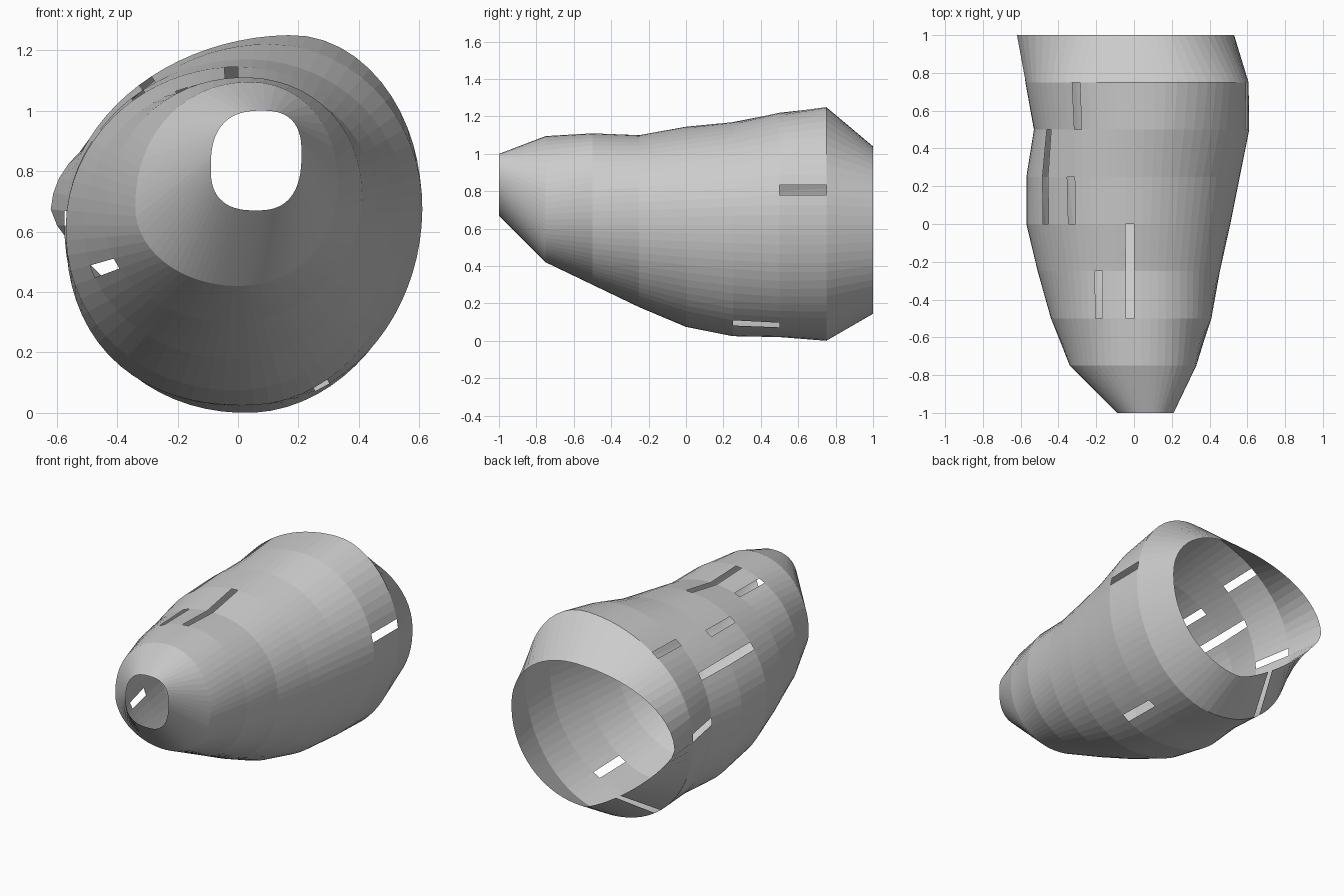
import bpy, bmesh
from math import sin, cos, atan2, tau
from mathutils import Vector

if "Cube" in bpy.data.objects:
    bpy.data.objects.remove(bpy.data.objects["Cube"])

SEG = 72

# Cross-sections every 0.25 along y: left (x, z), right (x, z), top (x, z),
# bottom (x, z), then roundness of the whole ring and of its lower-left quarter
RINGS = [
    (-.09, .81, .21, .86, .08, 1.00, .06, .67, 2.6, 2.6),
    (-.34, .68, .33, .76, .04, 1.095, .00, .42, 2.1, 2.0),
    (-.44, .63, .41, .72, .02, 1.11, -.02, .30, 2.1, 2.0),
    (-.51, .61, .455, .68, .00, 1.10, -.02, .18, 2.1, 2.0),
    (-.57, .61, .51, .66, .00, 1.145, .00, .075, 2.0, 2.1),
    (-.57, .61, .56, .66, .03, 1.17, .03, .025, 2.0, 2.3),
    (-.53, .61, .61, .68, .10, 1.22, .03, .02, 2.0, 2.3),
    (-.575, .63, .607, .70, .18, 1.25, .03, .0, 1.97, 2.1),
    (-.62, .66, .53, .66, .07, 1.04, .02, .145, 2.1, 1.25),
]

# Slots: first band, number of bands, x and z of the slot's middle
SLOTS = [
    (2, 2, -.025, 1.11),
    (2, 1, -.175, 1.07),
    (2, 1, -.455, .47),
    (4, 1, -.325, 1.05),
    (4, 2, -.455, .92),
    (6, 1, -.275, 1.09),
    (6, 1, -.555, .64),
    (6, 1, .60, .80),
    (5, 1, .28, .08),
    (7, 1, -.265, .19),
]


def ring_point(ring, y, t):
    """Point on an uneven oval made from four superellipse quarters."""
    xl, zl, xr, zr, xt, zt, xb, zb, n, n_low = ring
    c, s = cos(t), sin(t)
    px, pz = (xl, zl) if c < 0 else (xr, zr)
    qx, qz = (xt, zt) if s > 0 else (xb, zb)
    p = 2 / (n_low if c < 0 and s < 0 else n)
    return Vector((qx + (px - qx) * abs(c) ** p, y, pz + (qz - pz) * abs(s) ** p))


def even_ring(ring, y):
    """Points at even angles about the shell's axis, so the facets run straight."""
    cx, cz = (.06, .83) if y == -1 else (0, .62)
    dense = [ring_point(ring, y, tau * i / 1440) for i in range(1440)]
    polar = [(atan2(v.z - cz, v.x - cx), v) for v in dense]
    out = []
    for k in range(SEG):
        a = tau * k / SEG
        out.append(max(polar, key=lambda q: cos(q[0] - a))[1])
    return out


# Lofted shell, open at both ends
bm = bmesh.new()
loops = [[bm.verts.new(v) for v in even_ring(r, -1 + .25 * i)]
         for i, r in enumerate(RINGS)]
bands = []
for a, b in zip(loops, loops[1:]):
    bands.append([bm.faces.new((a[k], a[(k + 1) % SEG], b[(k + 1) % SEG], b[k]))
                  for k in range(SEG)])

# Cut slots by removing one strip of faces along the shell
holes = set()
for first, count, x, z in SLOTS:
    run = range(first, first + count)

    def miss(k):
        mid = sum((bands[i][k].calc_center_median() for i in run), Vector()) / count
        return (mid.x - x) ** 2 + (mid.z - z) ** 2

    k = min(range(SEG), key=miss)
    holes.update(bands[i][k] for i in run)
bmesh.ops.delete(bm, geom=list(holes), context='FACES')
bmesh.ops.recalc_face_normals(bm, faces=bm.faces[:])

mesh = bpy.data.meshes.new("slotted_shell")
bm.to_mesh(mesh)
bm.free()
shell = bpy.data.objects.new("slotted_shell", mesh)
bpy.context.collection.objects.link(shell)
